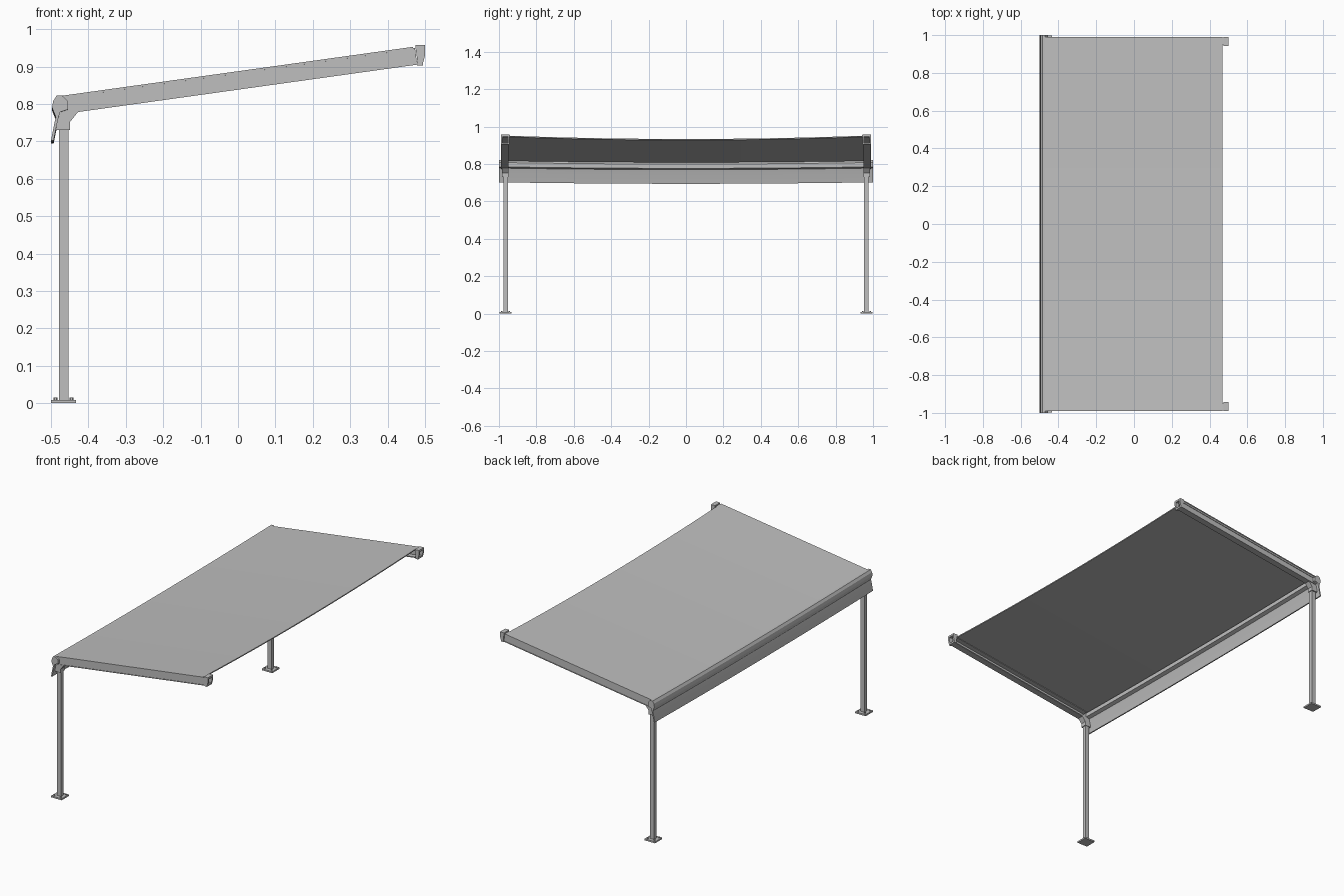
import bpy, bmesh, math
from mathutils import Vector

cube = bpy.data.objects.get("Cube")
if cube:
    bpy.data.objects.remove(cube, do_unlink=True)

grey = bpy.data.materials.new("light grey")
grey.use_nodes = True
colour = (0.52, 0.52, 0.52, 1)
grey.diffuse_color = colour
grey.node_tree.nodes["Principled BSDF"].inputs["Base Color"].default_value = colour


def finish(name, bm, smooth=False):
    bmesh.ops.recalc_face_normals(bm, faces=bm.faces)
    mesh = bpy.data.meshes.new(name)
    bm.to_mesh(mesh)
    bm.free()
    mesh.materials.append(grey)
    obj = bpy.data.objects.new(name, mesh)
    bpy.context.collection.objects.link(obj)
    if smooth:
        bpy.ops.object.select_all(action='DESELECT')
        bpy.context.view_layer.objects.active = obj
        obj.select_set(True)
        bpy.ops.object.shade_smooth_by_angle(angle=math.radians(20))
    return obj


def loft(bm, rings, caps=True):
    """Skin a list of matching closed rings of points."""
    loops = [[bm.verts.new(p) for p in ring] for ring in rings]
    n = len(loops[0])
    for a, b in zip(loops, loops[1:]):
        for i in range(n):
            j = (i + 1) % n
            bm.faces.new((a[i], a[j], b[j], b[i]))
    if caps:
        bm.faces.new(loops[0])
        bm.faces.new(loops[-1])


def box(bm, x0, x1, y0, y1, z0, z1):
    ring = [(x0, y0), (x1, y0), (x1, y1), (x0, y1)]
    loft(bm, [[(x, y, z) for x, y in ring] for z in (z0, z1)])


def sag(x, y):
    return (0.008 + 0.012 * (x + 0.5)) * (1 - y * y)


def sagging(name, profile, half, steps=12):
    """Sweep an x-z profile across the width, drooping in the middle."""
    bm = bmesh.new()
    ys = [half * (2 * i / steps - 1) for i in range(steps + 1)]
    loft(bm, [[(x, y, z - sag(x, y)) for x, z in profile] for y in ys])
    return finish(name, bm, True)


# Roof slope: top line from the low beam to the high edge
low, high = Vector((-0.485, 0.82)), Vector((0.468, 0.953))
down = Vector((0.006, -0.045))

# Fabric cover
drop = Vector((0, -0.006))
sagging("fabric_cover", [low, high, high + drop, low + drop], 0.99)

# Low beam with a curved hanging valance
sagging("low_beam", [
    (-0.485, 0.822), (-0.47, 0.822), (-0.455, 0.808), (-0.455, 0.785),
    (-0.476, 0.778), (-0.482, 0.755), (-0.493, 0.702), (-0.5, 0.702),
    (-0.491, 0.748), (-0.487, 0.765), (-0.497, 0.79), (-0.494, 0.808)], 1.0)

for side, label in ((-1, "front"), (1, "back")):
    def span(a, b):
        return sorted((side * a, side * b))

    # Sloping rail: channel open to the inside, with a lip on the outer face
    section = [(0.95, 0), (0.988, 0), (0.988, 0.27), (0.985, 0.27), (0.985, 0.93),
               (0.988, 0.93), (0.988, 1), (0.95, 1), (0.95, 0.88),
               (0.978, 0.88), (0.978, 0.14), (0.95, 0.14)]
    bm = bmesh.new()
    rings = []
    for end in (low + Vector((0.006, -0.003)), high + Vector((0.005, -0.003))):
        ring = []
        for y, t in section:
            p = end + down * t
            ring.append((p.x, side * y, p.y))
        rings.append(ring)
    loft(bm, rings)
    finish(label + "_rail", bm)

    # Open square end fitting on the high end of the rail
    bm = bmesh.new()
    y0, y1 = span(0.943, 0.99)
    box(bm, 0.474, 0.5, y0, y1, 0.946, 0.957)
    box(bm, 0.478, 0.494, y0, y1, 0.903, 0.913)
    for a, b in ((0.943, 0.953), (0.98, 0.99)):
        c, d = span(a, b)
        outline = [(0.474, 0.957), (0.5, 0.957), (0.5, 0.93), (0.493, 0.903), (0.481, 0.903)]
        loft(bm, [[(x, y, z) for x, z in outline] for y in (c, d)])
    finish(label + "_rail_end_fitting", bm)

    # Bracket joining post, beam and rail
    bm = bmesh.new()
    outline = [(-0.487, 0.73), (-0.449, 0.73), (-0.449, 0.752),
               (-0.424, 0.783), (-0.45, 0.806), (-0.487, 0.806)]
    loft(bm, [[(x, y, z) for x, z in outline] for y in span(0.95, 0.984)])
    finish(label + "_post_bracket", bm)

    # Post
    bm = bmesh.new()
    y0, y1 = span(0.953, 0.977)
    box(bm, -0.478, -0.453, y0, y1, 0.008, 0.76)
    finish(label + "_post", bm)

    # Base plate with four bolts
    bm = bmesh.new()
    y0, y1 = span(0.932, 0.998)
    box(bm, -0.5, -0.433, y0, y1, 0, 0.009)
    for x in (-0.488, -0.445):
        for y in (0.944, 0.986):
            hexagon = [(x + 0.005 * math.cos(k * math.pi / 3),
                        side * y + 0.005 * math.sin(k * math.pi / 3)) for k in range(6)]
            loft(bm, [[(px, py, z) for px, py in hexagon] for z in (0.008, 0.015)])
    finish(label + "_base_plate", bm)
